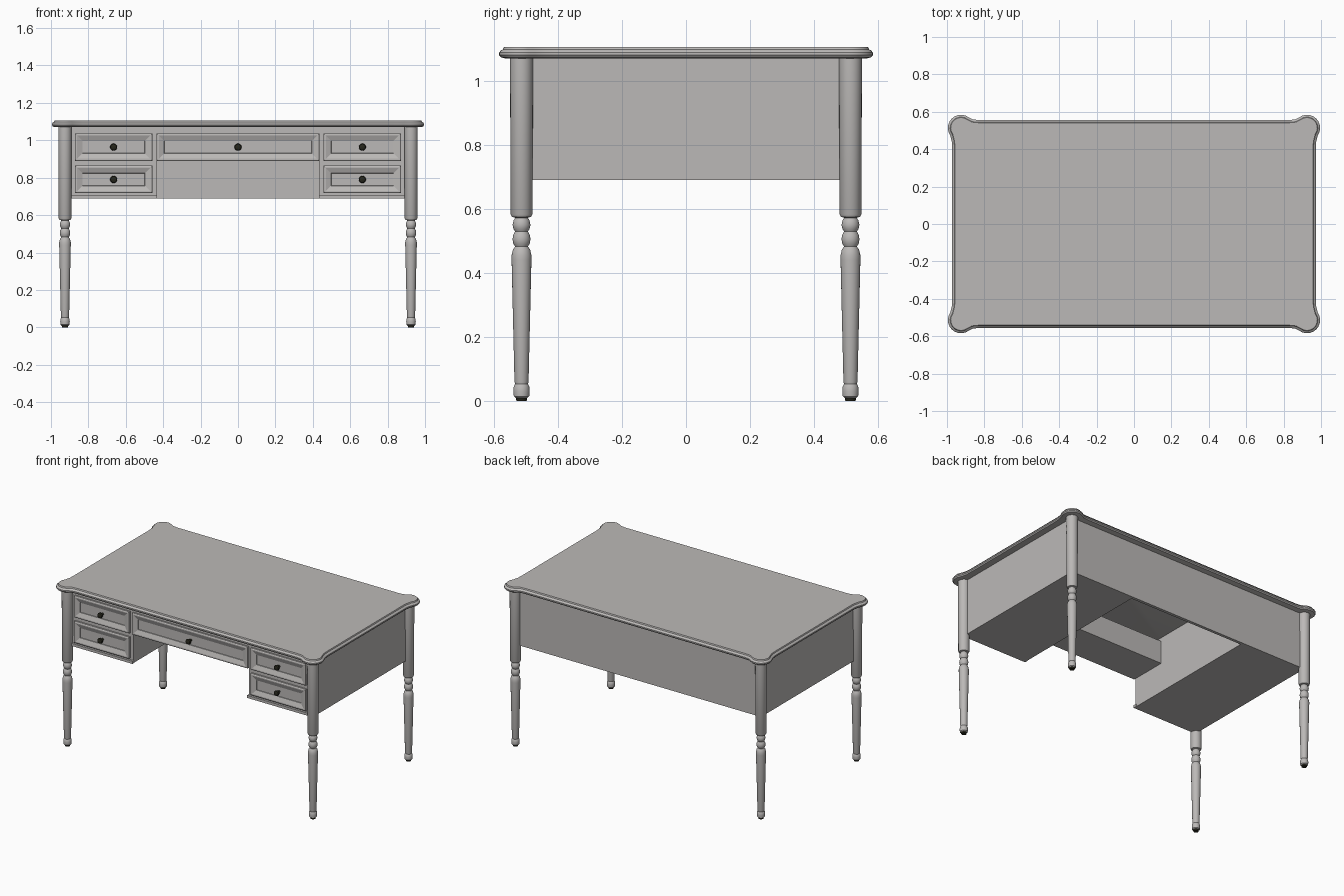
import bpy, bmesh, math
from mathutils import Vector

cube = bpy.data.objects.get("Cube")
if cube:
    bpy.data.objects.remove(cube, do_unlink=True)


def material(name, color):
    m = bpy.data.materials.new(name)
    m.use_nodes = True
    m.diffuse_color = color
    m.node_tree.nodes["Principled BSDF"].inputs["Base Color"].default_value = color
    return m


WOOD = material("warm grey wood", (0.5, 0.485, 0.475, 1))
DARK = material("dark metal", (0.02, 0.02, 0.012, 1))


def loft(name, rings, mat=WOOD, smooth=None):
    """Skin a stack of equal-length point rings and cap both ends."""
    bm = bmesh.new()
    loops = [[bm.verts.new(p) for p in ring] for ring in rings]
    n = len(loops[0])
    for a, b in zip(loops, loops[1:]):
        for i in range(n):
            j = (i + 1) % n
            bm.faces.new((a[i], a[j], b[j], b[i]))
    bm.faces.new(loops[0][::-1])
    bm.faces.new(loops[-1])
    bmesh.ops.recalc_face_normals(bm, faces=bm.faces)
    mesh = bpy.data.meshes.new(name)
    bm.to_mesh(mesh)
    bm.free()
    mesh.materials.append(mat)
    ob = bpy.data.objects.new(name, mesh)
    bpy.context.collection.objects.link(ob)
    if smooth:
        bpy.ops.object.select_all(action="DESELECT")
        ob.select_set(True)
        bpy.context.view_layer.objects.active = ob
        bpy.ops.object.shade_smooth_by_angle(angle=math.radians(smooth))
    return ob


def rect(x0, x1, z0, z1, y):
    return [(x0, y, z0), (x1, y, z0), (x1, y, z1), (x0, y, z1)]


def box(name, x0, x1, y0, y1, z0, z1):
    return loft(name, [rect(x0, x1, z0, z1, y) for y in (y0, y1)])


def lathe(name, profile, x, y, mat=WOOD, steps=24):
    turns = [2 * math.pi * i / steps for i in range(steps)]
    rings = [[(x + r * math.cos(t), y + r * math.sin(t), z) for t in turns]
             for r, z in profile]
    return loft(name, rings, mat, 40)


# Table top: straight edges flowing into a round lobe over each leg
LEG_X, LEG_Y = 0.925, 0.514
lobe = [(LEG_X + 0.07 * math.cos(math.radians(a)),
         LEG_Y + 0.07 * math.sin(math.radians(a))) for a in range(-35, 126, 16)]
quarter = [(0.972, 0.41), (0.974, 0.44)] + lobe + [(0.862, 0.559), (0.83, 0.556)]
outline = []
for sx, sy in ((1, 1), (-1, 1), (-1, -1), (1, -1)):
    pts = [Vector((sx * x, sy * y)) for x, y in quarter]
    outline += pts if sx * sy > 0 else pts[::-1]


def offset(pts, d, z):
    ring = []
    for i, p in enumerate(pts):
        a = (p - pts[i - 1]).normalized()
        b = (pts[(i + 1) % len(pts)] - p).normalized()
        t = (a + b).normalized()
        ring.append((p.x + t.y * d, p.y - t.x * d, z))
    return ring


edge = [(-0.018, 1.07), (-0.006, 1.073), (0, 1.08), (0, 1.088),
        (-0.005, 1.095), (-0.012, 1.098), (-0.015, 1.106)]
loft("table_top", [offset(outline, d, z) for d, z in edge], smooth=35)

# Turned legs with dark glides
leg = [(0.018, 0.009), (0.024, 0.014), (0.0255, 0.03), (0.024, 0.046),
       (0.02, 0.052), (0.022, 0.06), (0.031, 0.44), (0.031, 0.455),
       (0.027, 0.472), (0.02, 0.482), (0.026, 0.492), (0.028, 0.505),
       (0.026, 0.518), (0.02, 0.529), (0.025, 0.537), (0.028, 0.55),
       (0.025, 0.563), (0.02, 0.572), (0.03, 0.575), (0.034, 0.583),
       (0.036, 1.075)]
for side, sx in (("left", 1), ("right", -1)):
    for end, sy in (("front", -1), ("back", 1)):
        lathe(f"{end}_{side}_leg", leg, sx * LEG_X, sy * LEG_Y)
        lathe(f"{end}_{side}_glide", [(0.016, 0), (0.018, 0.01)],
              sx * LEG_X, sy * LEG_Y, DARK)

FRONT = -0.505


def drawer(name, x0, x1, z0, z1):
    """Drawer front with a raised rim, sloped border and sunken panel, plus a knob."""
    steps = [(0, FRONT + 0.01), (0, FRONT - 0.012), (0.006, FRONT - 0.016),
             (0.012, FRONT - 0.016), (0.04, FRONT - 0.005),
             (0.041, FRONT - 0.001), (0.046, FRONT - 0.001)]
    loft(name + "_front", [rect(x0 + d, x1 - d, z0 + d, z1 - d, y) for d, y in steps])
    x, z = (x0 + x1) / 2, (z0 + z1) / 2
    profile = [(0.008, 0), (0.008, 0.018), (0.016, 0.022), (0.019, 0.029),
               (0.016, 0.037), (0.007, 0.041)]
    knob = lathe(name + "_knob", profile, 0, 0, DARK, 16)
    knob.rotation_euler.x = math.pi / 2
    knob.location = (x, FRONT, z)


# Pedestals, each with two drawers and a base moulding
for side, sx in (("left", 1), ("right", -1)):
    def span(a, b):
        return sorted((sx * a, sx * b))
    box(f"{side}_pedestal", *span(0.435, 0.925), FRONT, 0.514, 0.69, 1.072)
    box(f"{side}_base_moulding", *span(0.432, 0.9), FRONT - 0.014, FRONT + 0.01, 0.69, 0.708)
    for level, z in (("lower", 0.717), ("upper", 0.89)):
        drawer(f"{side}_{level}_drawer", *span(0.458, 0.872), z, z + 0.147)

# Centre drawer box, top rail and back panel
box("centre_drawer_box", -0.44, 0.44, FRONT, -0.26, 0.89, 1.045)
drawer("centre_drawer", -0.435, 0.435, 0.89, 1.037)
box("top_rail", -0.9, 0.9, FRONT - 0.006, FRONT + 0.02, 1.04, 1.072)
box("back_panel", -0.44, 0.44, 0.494, 0.514, 0.69, 1.072)
